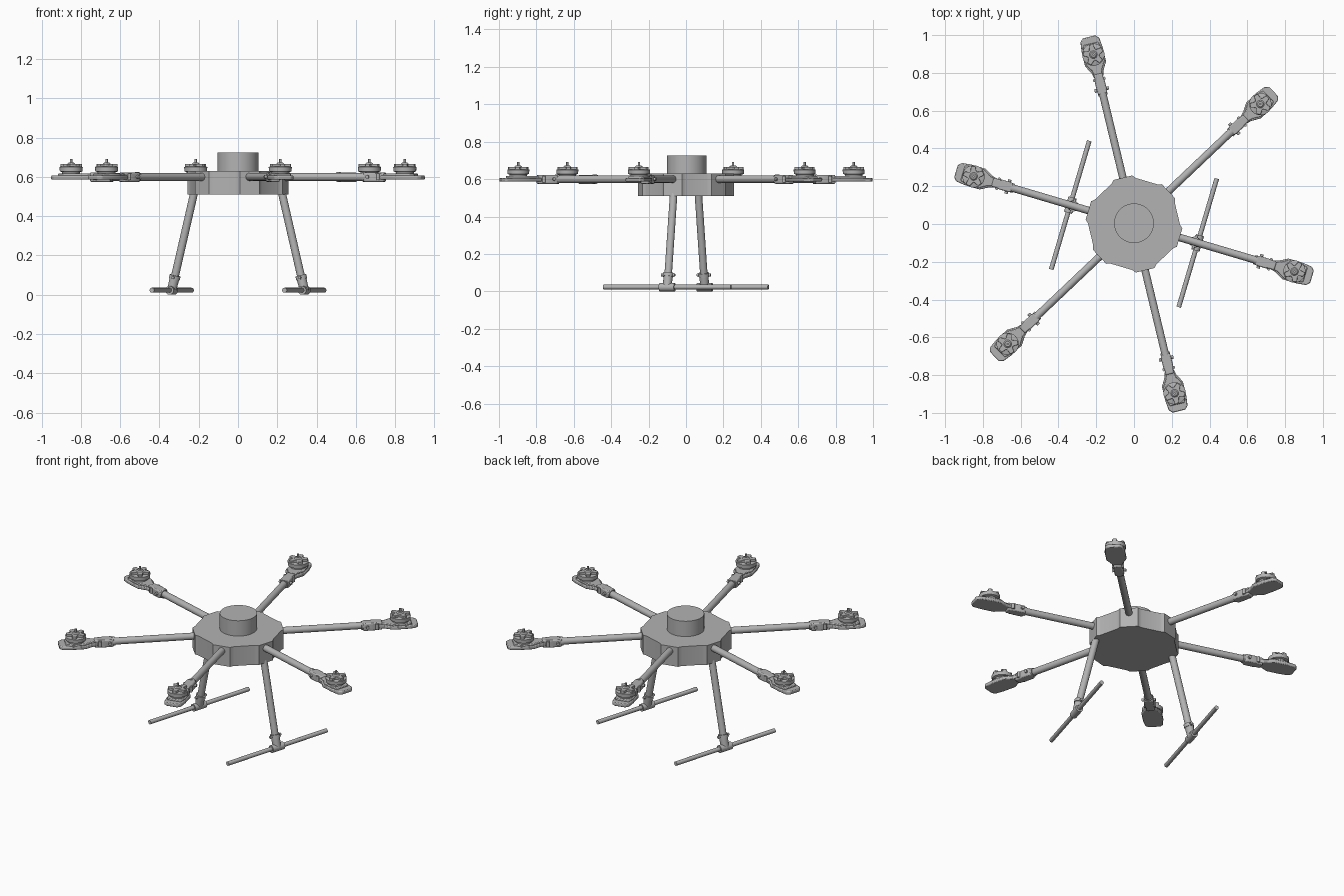
import bpy, bmesh
from math import sin, cos, pi, radians
from mathutils import Vector, Matrix

cube = bpy.data.objects.get("Cube")
if cube:
    bpy.data.objects.remove(cube)

grey = bpy.data.materials.new("plain grey")
grey.use_nodes = True
COLOUR = (0.45, 0.45, 0.45, 1)
grey.diffuse_color = COLOUR
grey.node_tree.nodes["Principled BSDF"].inputs["Base Color"].default_value = COLOUR


def finish(name, bm, place=Matrix(), bevel=0.0):
    """Turn a bmesh into a placed, shaded object."""
    bmesh.ops.recalc_face_normals(bm, faces=bm.faces)
    mesh = bpy.data.meshes.new(name)
    bm.to_mesh(mesh)
    bm.free()
    mesh.materials.append(grey)
    obj = bpy.data.objects.new(name, mesh)
    bpy.context.collection.objects.link(obj)
    obj.matrix_world = place
    if bevel:
        mod = obj.modifiers.new("Bevel", "BEVEL")
        mod.width, mod.segments = bevel, 2
    bpy.ops.object.select_all(action="DESELECT")
    obj.select_set(True)
    bpy.context.view_layer.objects.active = obj
    bpy.ops.object.shade_smooth_by_angle(angle=radians(35))
    return obj


def prism(name, outline, z0, z1, place=Matrix(), bevel=0.0):
    """Extrude a flat outline from z0 to z1."""
    bm = bmesh.new()
    base = bm.faces.new([bm.verts.new((x, y, z0)) for x, y in outline])
    top = bmesh.ops.extrude_face_region(bm, geom=[base])["geom"]
    verts = [v for v in top if isinstance(v, bmesh.types.BMVert)]
    bmesh.ops.translate(bm, verts=verts, vec=(0, 0, z1 - z0))
    return finish(name, bm, place, bevel)


def tube(name, p0, p1, r0, r1=None, place=Matrix(), sides=24):
    """Round rod between two points."""
    p0, p1 = Vector(p0), Vector(p1)
    axis = p1 - p0
    turn = axis.to_track_quat("Z", "Y").to_matrix().to_4x4()
    bm = bmesh.new()
    bmesh.ops.create_cone(bm, cap_ends=True, segments=sides, radius1=r0,
                          radius2=r0 if r1 is None else r1, depth=axis.length,
                          matrix=Matrix.Translation((p0 + p1) / 2) @ turn)
    return finish(name, bm, place)


def lathe(name, profile, place=Matrix(), sides=40):
    """Spin a radius/height profile around z."""
    bm = bmesh.new()
    verts = [bm.verts.new((r, 0, z)) for r, z in profile]
    edges = [bm.edges.new(pair) for pair in zip(verts, verts[1:])]
    bmesh.ops.spin(bm, geom=verts + edges, axis=(0, 0, 1), cent=(0, 0, 0),
                   angle=2 * pi, steps=sides)
    bmesh.ops.remove_doubles(bm, verts=bm.verts, dist=1e-5)
    return finish(name, bm, place)


def mirrored(half):
    """Close a half outline across its long axis."""
    return half + [(x, -y) for x, y in reversed(half)]


def polar(radius, degrees):
    return radius * cos(radians(degrees)), radius * sin(radians(degrees))


FIRST = -16.5
ARM_Z = 0.6

# Body: a wide pad behind each arm, joined by slightly recessed panels
pad = [(-16.5, 0.243), (-14, 0.248), (-11.5, 0.257), (11.5, 0.257), (14, 0.248), (16.5, 0.243)]
outline = [polar(r, FIRST + 60 * k + a) for k in range(6) for a, r in pad]
prism("body", outline, 0.51, 0.63)
tube("top_canister", (0, 0.004, 0.63), (0, 0.004, 0.725), 0.105, sides=48)

plate = mirrored([(-0.125, 0.024), (-0.095, 0.032), (-0.05, 0.057), (0.03, 0.057),
                  (0.08, 0.051), (0.097, 0.034)])
saddle = mirrored([(-0.11, 0.022), (-0.085, 0.026), (-0.045, 0.05), (0.02, 0.052), (0.06, 0.04)])
clamp = mirrored([(-0.215, 0.02), (-0.205, 0.027), (-0.15, 0.027), (-0.135, 0.023), (-0.105, 0.023)])

# Bell top with five scalloped vents between its spokes
VENTS, STEPS = 5, 60
bell_top = []
for i in range(STEPS):
    phase = (i % (STEPS // VENTS)) / (STEPS // VENTS)
    notch = max(0, sin(pi * (phase - 0.2) / 0.6)) if 0.2 < phase < 0.8 else 0
    bell_top.append(polar(0.055 - 0.024 * notch ** 0.6, i * 360 / STEPS))

for k in range(6):
    reach = 0.886 if k % 3 == 0 else 0.922
    spin = Matrix.Rotation(radians(FIRST + 60 * k), 4, "Z")
    # Local origin sits under the motor, +x points outward
    at = spin @ Matrix.Translation((reach, 0, 0))
    tag = f"_{k + 1}"

    # Arm and folding clamp
    tube("arm" + tag, (0.2, 0, ARM_Z), (reach - 0.12, 0, ARM_Z), 0.02, place=spin)
    prism("arm_clamp" + tag, clamp, 0.575, 0.622, at, 0.006)
    tube("clamp_collar" + tag, (-0.222, 0, ARM_Z), (-0.205, 0, ARM_Z), 0.025, place=at)
    tube("clamp_bolt" + tag, (-0.19, -0.039, ARM_Z), (-0.19, 0.039, ARM_Z), 0.009, place=at, sides=12)
    for side in (-1, 1):
        tube("clamp_knuckle" + tag, (-0.135, side * 0.025, 0.583), (-0.135, side * 0.025, 0.617),
             0.009, place=at, sides=12)

    # Motor mount
    prism("motor_plate" + tag, plate, 0.586, 0.607, at, 0.005)
    prism("motor_saddle" + tag, saddle, 0.6, 0.616, at, 0.004)

    # Motor: base, bell ring, vented top, hub and shaft
    lathe("motor_bell" + tag, [(0, 0.612), (0.046, 0.612), (0.046, 0.624), (0.058, 0.628),
                               (0.059, 0.65), (0.055, 0.652), (0, 0.652)], at)
    prism("bell_top" + tag, bell_top, 0.65, 0.666, at, 0.002)
    lathe("motor_hub" + tag, [(0, 0.672), (0.014, 0.672), (0.022, 0.665), (0.022, 0.655)], at, 24)
    tube("motor_shaft" + tag, (0, 0, 0.66), (0, 0, 0.692), 0.006, place=at, sides=12)

# Landing gear below the two side arms
for name, angle in (("left", FIRST), ("right", FIRST + 180)):
    spin = Matrix.Rotation(radians(angle), 4, "Z")
    hip, foot = Vector((0.228, 0, 0.54)), Vector((0.352, 0, 0.022))

    def along(z):
        return foot.lerp(hip, (z - foot.z) / (hip.z - foot.z))

    tube(name + "_leg", foot, hip, 0.02, place=spin)
    tube(name + "_leg_socket", along(0.02), along(0.085), 0.023, 0.025, place=spin)
    tube(name + "_leg_collar", along(0.078), along(0.098), 0.028, place=spin)
    grip = along(0.087)
    tube(name + "_collar_bolt", grip - Vector((0, 0.038, 0)), grip + Vector((0, 0.038, 0)),
         0.008, place=spin, sides=12)
    tube(name + "_skid_sleeve", (0.352, -0.042, 0.022), (0.352, 0.042, 0.022), 0.022, place=spin)
    tube(name + "_skid", (0.352, -0.355, 0.023), (0.352, 0.355, 0.023), 0.0125, place=spin)
